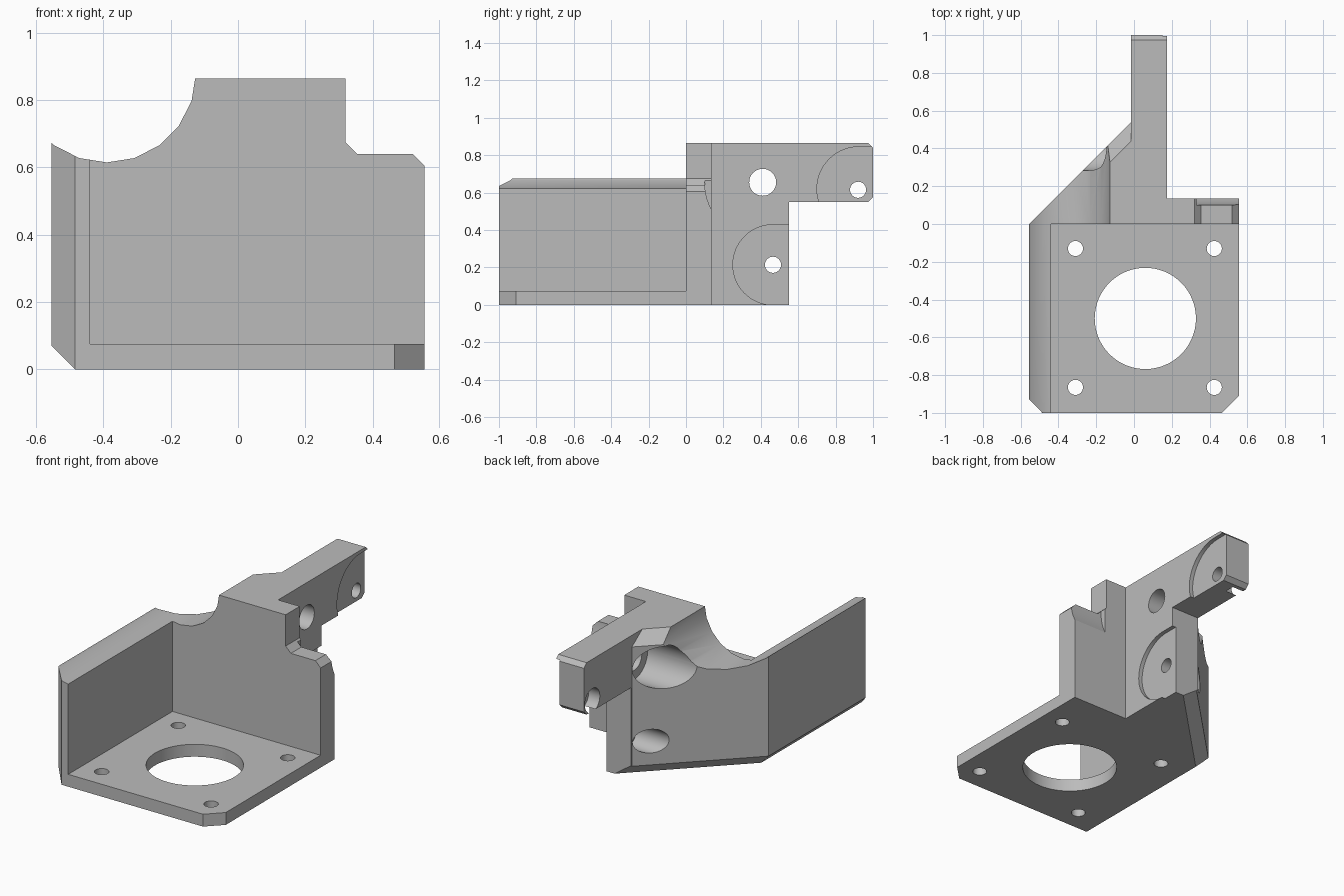
import bpy, bmesh
from math import sin, cos, pi, radians

cube = bpy.data.objects.get("Cube")
if cube:
    bpy.data.objects.remove(cube, do_unlink=True)

PLACE = {"x": lambda a, b, d: (d, a, b),
         "y": lambda a, b, d: (a, d, b),
         "z": lambda a, b, d: (a, b, d)}


def prism(name, points, axis, lo, hi):
    """Extrude a flat profile along an axis from lo to hi."""
    bm = bmesh.new()
    place = PLACE[axis]
    base = bm.faces.new([bm.verts.new(place(a, b, lo)) for a, b in points])
    top = bmesh.ops.extrude_face_region(bm, geom=[base])["geom"]
    move = place(0, 0, hi - lo)
    bmesh.ops.translate(bm, vec=move, verts=[v for v in top if isinstance(v, bmesh.types.BMVert)])
    bmesh.ops.recalc_face_normals(bm, faces=bm.faces)
    mesh = bpy.data.meshes.new(name)
    bm.to_mesh(mesh)
    bm.free()
    obj = bpy.data.objects.new(name, mesh)
    bpy.context.collection.objects.link(obj)
    return obj


def arc(a, b, r, start=0.0, sweep=2 * pi, steps=48, closed=True):
    n = steps if closed else steps + 1
    return [(a + r * cos(start + sweep * i / steps),
             b + r * sin(start + sweep * i / steps)) for i in range(n)]


def rect(a0, a1, b0, b1):
    return [(a0, b0), (a1, b0), (a1, b1), (a0, b1)]


def slice_off(obj, point, normal):
    """Remove everything on the normal side of a plane and close the cut."""
    bm = bmesh.new()
    bm.from_mesh(obj.data)
    cut = bmesh.ops.bisect_plane(bm, geom=bm.verts[:] + bm.edges[:] + bm.faces[:],
                                 plane_co=point, plane_no=normal, clear_outer=True)
    edges = [e for e in cut["geom_cut"] if isinstance(e, bmesh.types.BMEdge)]
    bmesh.ops.contextual_create(bm, geom=edges)
    bmesh.ops.recalc_face_normals(bm, faces=bm.faces)
    bm.to_mesh(obj.data)
    bm.free()


# Solid footprint: motor tray, back plate, diagonal brace and arm
bracket = prism("motor_bracket", [
    (-.485, -1), (.465, -1), (.555, -.91), (.555, .135), (.175, .135),
    (.175, 1), (-.015, 1), (-.015, .54), (-.555, 0), (-.555, -.93)], "z", 0, .865)

# Lower bevels along the side wall and the diagonal brace
slice_off(bracket, (-.555, 0, .07), (-1, 0, -1))
slice_off(bracket, (-.555, 0, .07), (-1, 1, -2 ** .5))

cutters = []


def cut(points, axis, lo, hi):
    obj = prism("cutter", points, axis, lo, hi)
    obj.hide_render = True
    cutters.append(obj)
    return obj


# Tray pocket above the floor
cut(rect(-.44, 2, -2, 0), "z", .075, 1.2)
# Rounded scoop over the side wall and brace
cut(arc(-.39, .88, .265, start=-pi / 2, steps=20), "y", -1.5, 1.5)
# Lowered shoulder of the back plate
cut([(.32, 1.2), (.32, .675), (.355, .64), (.52, .64), (.62, .54), (.8, .54), (.8, 1.2)],
    "y", -.3, .4)
# Space under the arm and bevels on its tip
cut([(.55, -.5), (.55, .55), (.975, .55), (1.2, .775), (1.2, -.5)], "x", -.3, .4)
cut([(.875, .965), (1.1, .74), (1.1, .965)], "x", -.3, .4)
# Upper bevel of the diagonal brace
bevel = cut(rect(-.8, -.015, -.1, 1.2), "z", .6, 1.2)
slice_off(bevel, (-.015, .44, .865), (1, -1, -2 ** .5))
# Round clearance behind the shoulder
cut(arc(.41, .655, .31, steps=64), "x", .33, .8)

# Floor openings
cut(arc(.06, -.5, .268, steps=64), "z", -.1, .3)
for hx in (-.31, .425):
    for hy in (-.13, -.865):
        cut(arc(hx, hy, .04, steps=32), "z", -.1, .3)

# Cross holes: bore through the arm, wider pocket from the brace side
for hy, hz, bore, pocket, depth in (
        (.41, .655, .072, .128, .06), (.465, .214, .043, .072, .06),
        (.92, .615, .043, .072, .06)):
    cut(arc(hy, hz, bore), "x", -.8, .3)
    cut(arc(hy, hz, pocket), "x", -.8, depth)

# Shallow rounded recesses on the outer face of the arm
for cy, cz, r in ((.465, .214, .2145), (.925, .62, .225)):
    cut(arc(cy, cz, r, pi / 2, pi, 32, False) + [(cy + .3, cz - r), (cy + .3, cz + r)],
        "x", .15, .3)

# Apply all cuts, then drop the cutters
bpy.context.view_layer.objects.active = bracket
for obj in cutters:
    mod = bracket.modifiers.new("cut", "BOOLEAN")
    mod.operation = "DIFFERENCE"
    mod.solver = "EXACT"
    mod.object = obj
    bpy.ops.object.modifier_apply(modifier=mod.name)
for obj in cutters:
    bpy.data.objects.remove(obj, do_unlink=True)

# Plain grey plastic
grey = bpy.data.materials.new("plain grey")
grey.use_nodes = True
colour = (.5, .5, .5, 1)
grey.diffuse_color = colour
grey.node_tree.nodes["Principled BSDF"].inputs["Base Color"].default_value = colour
bracket.data.materials.clear()
bracket.data.materials.append(grey)
for face in bracket.data.polygons:
    face.material_index = 0

bpy.ops.object.select_all(action="DESELECT")
bracket.select_set(True)
bpy.ops.object.shade_smooth_by_angle(angle=radians(25))
